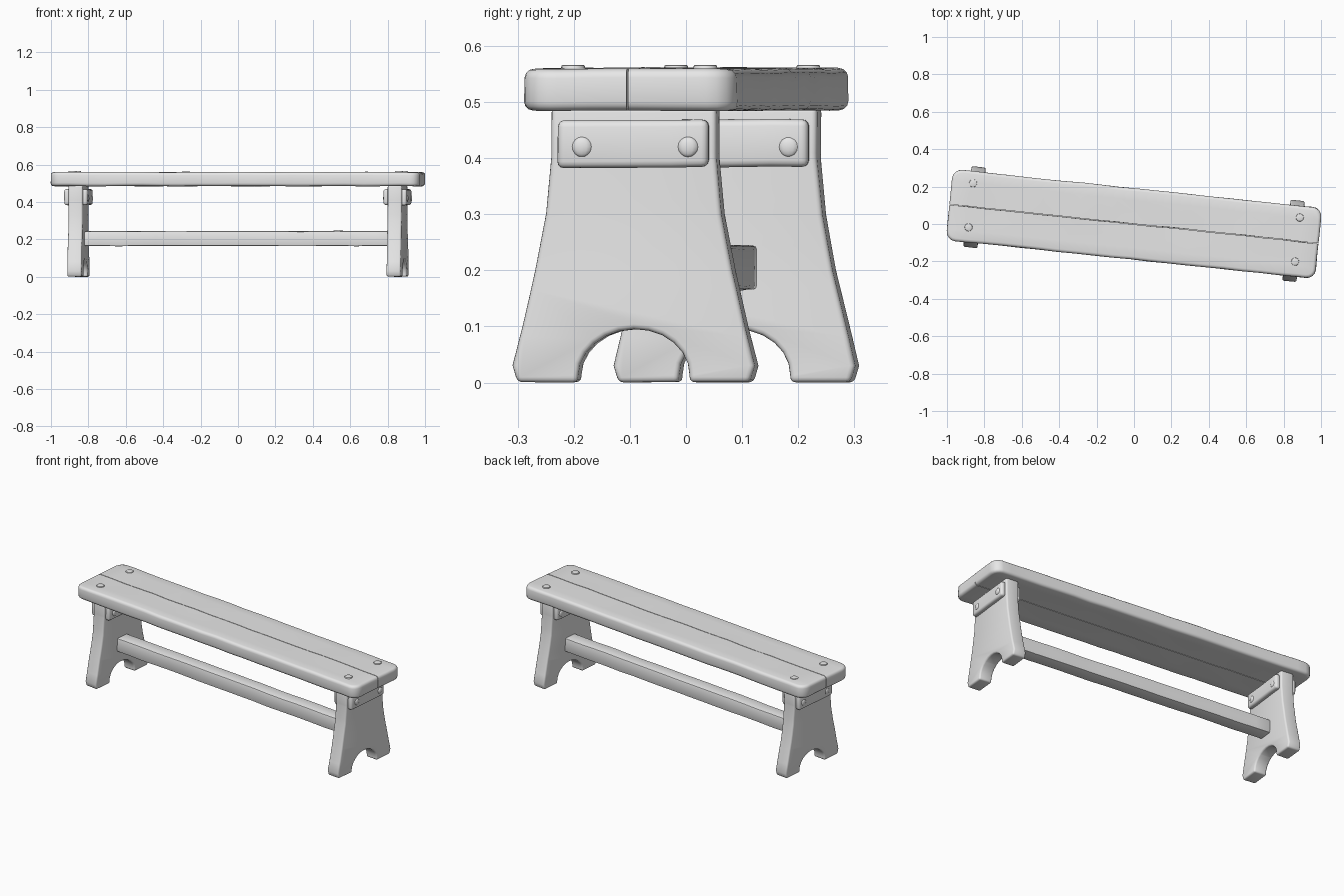
import bpy, bmesh, math
from mathutils import Matrix, Vector, noise

cube = bpy.data.objects.get("Cube")
if cube:
    bpy.data.objects.remove(cube)

TURN = Matrix.Rotation(math.radians(-6), 4, 'Z')   # the bench stands slightly askew

wood = bpy.data.materials.new("pale grey wood")
wood.use_nodes = True
GREY = (0.8, 0.8, 0.8, 1)
wood.diffuse_color = GREY
wood.node_tree.nodes["Principled BSDF"].inputs["Base Color"].default_value = GREY


def prism(outline, axis, low, high):
    """Extrude a 2D outline along x or z."""
    bm = bmesh.new()
    place = (lambda a, b: (low, a, b)) if axis == 'x' else (lambda a, b: (a, b, low))
    face = bm.faces.new([bm.verts.new(place(a, b)) for a, b in outline])
    out = bmesh.ops.extrude_face_region(bm, geom=[face])
    move = Vector((high - low, 0, 0)) if axis == 'x' else Vector((0, 0, high - low))
    bmesh.ops.translate(bm, vec=move, verts=[v for v in out["geom"] if isinstance(v, bmesh.types.BMVert)])
    bmesh.ops.recalc_face_normals(bm, faces=bm.faces)
    return bm


def box(x, y, z):
    corners = [(y[0], z[0]), (y[1], z[0]), (y[1], z[1]), (y[0], z[1])]
    return prism(corners, 'x', *x)


def soften(bm, width, segments=3):
    edges = [e for e in bm.edges if e.calc_face_angle(0) > math.radians(35)]
    bmesh.ops.bevel(bm, geom=edges, offset=width, segments=segments,
                    profile=0.5, affect='EDGES', clamp_overlap=True)


def slice_up(bm, axis, step):
    """Add regular cuts so that the surface can be worn."""
    values = [v.co[axis] for v in bm.verts]
    low, high = min(values), max(values)
    normal = Vector([float(i == axis) for i in range(3)])
    count = max(1, round((high - low) / step))
    for i in range(1, count):
        bmesh.ops.bisect_plane(bm, geom=bm.verts[:] + bm.edges[:] + bm.faces[:],
                               plane_co=normal * (low + (high - low) * i / count),
                               plane_no=normal, dist=0.0005)


def finish(bm, name, wear=0.003):
    for v in bm.verts:
        v.co += noise.noise_vector(v.co * 7) * wear
        v.co.z = max(v.co.z, 0)
    bm.transform(TURN)
    mesh = bpy.data.meshes.new(name)
    bm.to_mesh(mesh)
    bm.free()
    mesh.materials.append(wood)
    obj = bpy.data.objects.new(name, mesh)
    bpy.context.collection.objects.link(obj)
    bpy.context.view_layer.objects.active = obj
    for other in bpy.context.selected_objects:
        other.select_set(False)
    obj.select_set(True)
    bpy.ops.object.shade_smooth_by_angle(angle=math.radians(35))


# Seat: rounded board split along its length into two planks
L, W, R = 0.992, 0.19, 0.05
outline = []
for quarter, (sx, sy) in enumerate([(1, 1), (-1, 1), (-1, -1), (1, -1)]):
    for k in range(5):
        a = math.pi / 2 * (quarter + k / 4)
        outline.append((sx * (L - R) + R * math.cos(a), sy * (W - R) + R * math.sin(a)))
for side, name in [(1, "back_plank"), (-1, "front_plank")]:
    bm = prism(outline, 'z', 0.485, 0.56)
    soften(bm, 0.016)
    cut = bmesh.ops.bisect_plane(bm, geom=bm.verts[:] + bm.edges[:] + bm.faces[:],
                                 plane_co=(0, side * 0.0015, 0), plane_no=(0, -side, 0),
                                 clear_outer=True)
    rim = [e for e in cut["geom_cut"] if isinstance(e, bmesh.types.BMEdge)]
    bmesh.ops.holes_fill(bm, edges=rim)
    slice_up(bm, 0, 0.1)
    slice_up(bm, 1, 0.065)
    finish(bm, name)

# Leg boards: flared sides, arched foot
half = [(0.148, 0.49), (0.148, 0.4), (0.158, 0.3), (0.177, 0.2), (0.2, 0.1),
        (0.217, 0.03), (0.208, 0), (0.1, 0)]
arch = [(0.1 * math.cos(t), 0.012 + 0.083 * math.sin(t))
        for t in [math.pi * k / 12 for k in range(13)]]
leg_outline = half + arch + [(-y, z) for y, z in reversed(half)]

for s, name in [(1, "left"), (-1, "right")]:
    x = s * 0.858
    bm = prism(leg_outline, 'x', x - 0.038, x + 0.038)
    soften(bm, 0.009)
    slice_up(bm, 2, 0.08)
    finish(bm, name + "_leg", 0.002)

    for d, where in [(1, "outer"), (-1, "inner")]:
        # Cleat under the seat on each face of the leg
        a, b = sorted((x + s * d * 0.03, x + s * d * 0.062))
        bm = box((a, b), (-0.135, 0.135), (0.383, 0.468))
        soften(bm, 0.012)
        slice_up(bm, 1, 0.07)
        finish(bm, f"{name}_{where}_cleat")
        # Domed nail heads on the cleat
        for y in (-0.09, 0.1):
            bm = bmesh.new()
            bmesh.ops.create_uvsphere(bm, u_segments=12, v_segments=8, radius=0.018)
            bmesh.ops.scale(bm, vec=(0.4, 1, 1), verts=bm.verts)
            bmesh.ops.translate(bm, vec=(x + s * d * 0.061, y, 0.42), verts=bm.verts)
            finish(bm, f"{name}_{where}_nail", 0)

    # Round pegs through the seat
    for y in (-0.11, 0.127):
        bm = bmesh.new()
        bmesh.ops.create_cone(bm, cap_ends=True, segments=12, radius1=0.023,
                              radius2=0.021, depth=0.03)
        soften(bm, 0.003, 2)
        bmesh.ops.translate(bm, vec=(s * 0.878, y, 0.551), verts=bm.verts)
        finish(bm, name + "_seat_peg", 0)

# Stretcher rail between the legs
bm = box((-0.835, 0.835), (-0.04, 0.04), (0.165, 0.245))
soften(bm, 0.007, 2)
slice_up(bm, 0, 0.1)
finish(bm, "stretcher")
